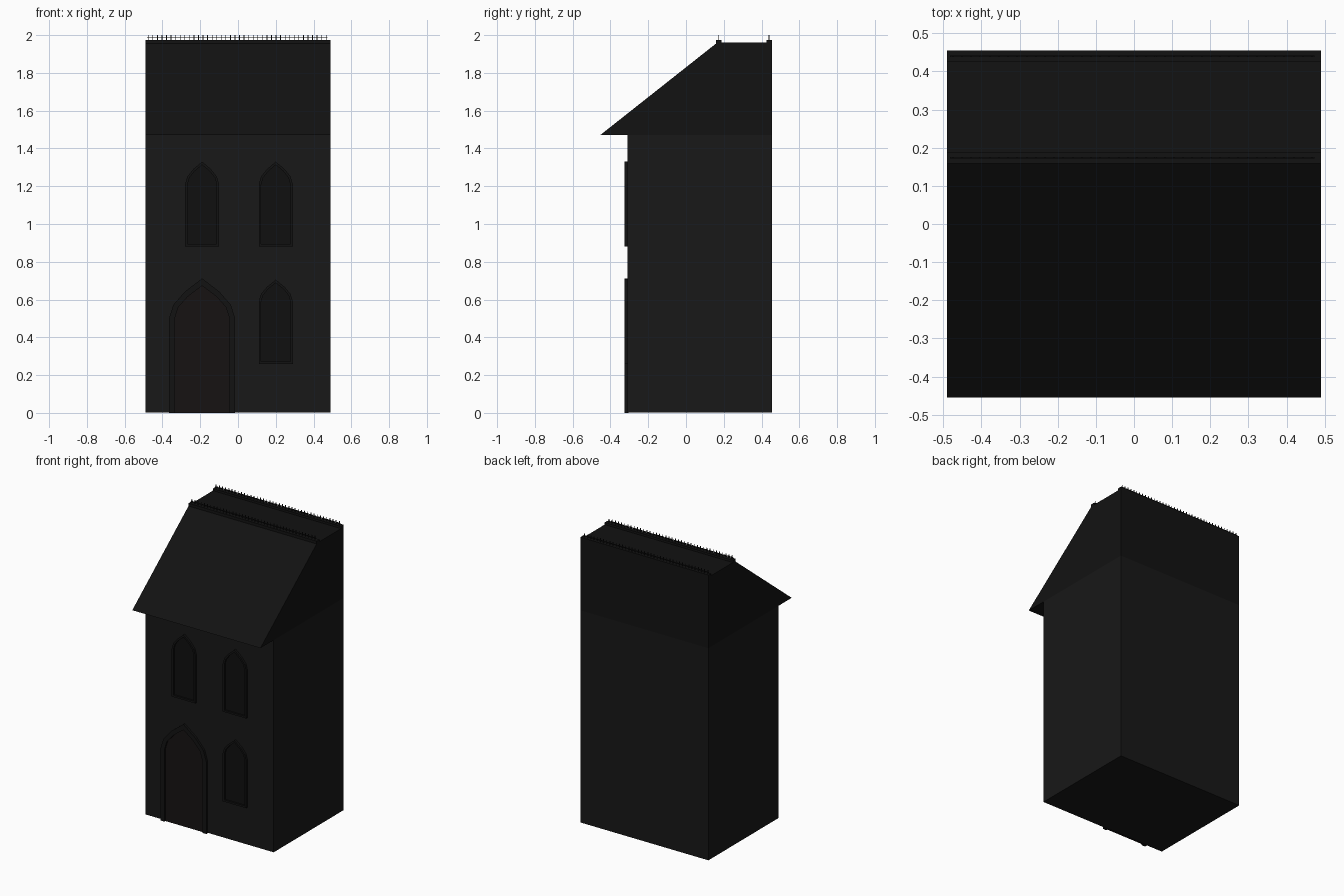
import bpy, bmesh

if "Cube" in bpy.data.objects:
    bpy.data.objects.remove(bpy.data.objects["Cube"])


def material(name, color):
    m = bpy.data.materials.new(name)
    m.diffuse_color = (*color, 1)
    m.use_nodes = True
    m.node_tree.nodes["Principled BSDF"].inputs["Base Color"].default_value = m.diffuse_color
    return m


WALL = material("dark_wall", (0.009, 0.009, 0.009))
ROOF = material("dark_slate", (0.006, 0.006, 0.006))
TRIM = material("dark_trim", (0.006, 0.006, 0.006))
GLASS = material("dark_glass", (0.005, 0.005, 0.005))
WOOD = material("dark_wood", (0.008, 0.006, 0.006))


def finish(name, bm, mat):
    bmesh.ops.recalc_face_normals(bm, faces=bm.faces)
    mesh = bpy.data.meshes.new(name)
    bm.to_mesh(mesh)
    bm.free()
    mesh.materials.append(mat)
    obj = bpy.data.objects.new(name, mesh)
    bpy.context.collection.objects.link(obj)
    return obj


def add_box(bm, lo, hi):
    verts = bmesh.ops.create_cube(bm, size=1)["verts"]
    for v in verts:
        v.co = [(a + b) / 2 + c * (b - a) for a, b, c in zip(lo, hi, v.co)]


def box(name, lo, hi, mat):
    bm = bmesh.new()
    add_box(bm, lo, hi)
    return finish(name, bm, mat)


def prism(name, points, axis_vec, mat):
    # extrude one flat outline along a vector
    bm = bmesh.new()
    face = bm.faces.new([bm.verts.new(p) for p in points])
    ext = bmesh.ops.extrude_face_region(bm, geom=[face])
    bmesh.ops.translate(bm, vec=axis_vec, verts=[g for g in ext["geom"] if isinstance(g, bmesh.types.BMVert)])
    return finish(name, bm, mat)


def arch(cx, half, z0, spring, top):
    # pointed arch outline, from bottom left over the top to bottom right
    h = top - spring
    right = [(half, z0), (half, spring), (half * 0.87, spring + h * 0.34), (half * 0.52, spring + h * 0.67)]
    left = [(-x, z) for x, z in right]
    return [(cx + x, z) for x, z in left + [(0, top)] + right[::-1]]


def frame(name, outer, inner, closed, y_front, y_back, mat):
    # ring between two matching outlines
    bm = bmesh.new()
    rows = [[bm.verts.new((x, y, z)) for x, z in o] for o, y in
            ((outer, y_back), (outer, y_front), (inner, y_front), (inner, y_back))]
    n = len(outer)
    for k in range(4):
        a, b = rows[k], rows[(k + 1) % 4]
        for i in range(n if closed else n - 1):
            j = (i + 1) % n
            bm.faces.new((a[i], a[j], b[j], b[i]))
    if not closed:
        for i in (0, n - 1):
            bm.faces.new([r[i] for r in rows])
    return finish(name, bm, mat)


def opening(name, cx, half, z0, spring, top, width, sill, mat):
    outer = arch(cx, half, z0, spring, top)
    inner = arch(cx, half - width, z0 + (width if sill else 0), spring, top - width * 1.3)
    frame(name + "_frame", outer, inner, sill, -0.325, -0.305, TRIM)
    prism(name + "_panel", [(x, -0.314, z) for x, z in inner], (0, 0.009, 0), mat)


# main walls
box("house_walls", (-0.49, -0.31, 0.003), (0.49, 0.455, 1.47), WALL)

# roof with sloped front, overhanging eave and flat top
prism("roof", [(-0.49, y, z) for y, z in ((-0.455, 1.47), (0.165, 1.96), (0.455, 1.96), (0.455, 1.47))],
      (0.98, 0, 0), ROOF)

# windows and door
opening("upper_left_window", -0.19, 0.09, 0.88, 1.21, 1.33, 0.013, True, GLASS)
opening("upper_right_window", 0.20, 0.09, 0.88, 1.21, 1.33, 0.013, True, GLASS)
opening("lower_window", 0.20, 0.09, 0.26, 0.59, 0.705, 0.013, True, GLASS)
opening("door", -0.19, 0.175, 0.0, 0.50, 0.712, 0.03, False, WOOD)

# ridge strips with iron cresting
for label, y in (("front", 0.174), ("back", 0.44)):
    box(label + "_ridge_strip", (-0.49, y - 0.015, 1.955), (0.49, y + 0.015, 1.975), TRIM)
    bm = bmesh.new()
    add_box(bm, (-0.482, y - 0.002, 1.985), (0.474, y + 0.002, 1.988))
    for i in range(40):
        x = -0.475 + i * 0.942 / 39
        add_box(bm, (x - 0.002, y - 0.002, 1.97), (x + 0.002, y + 0.002, 2.0))
    finish(label + "_cresting", bm, TRIM)
